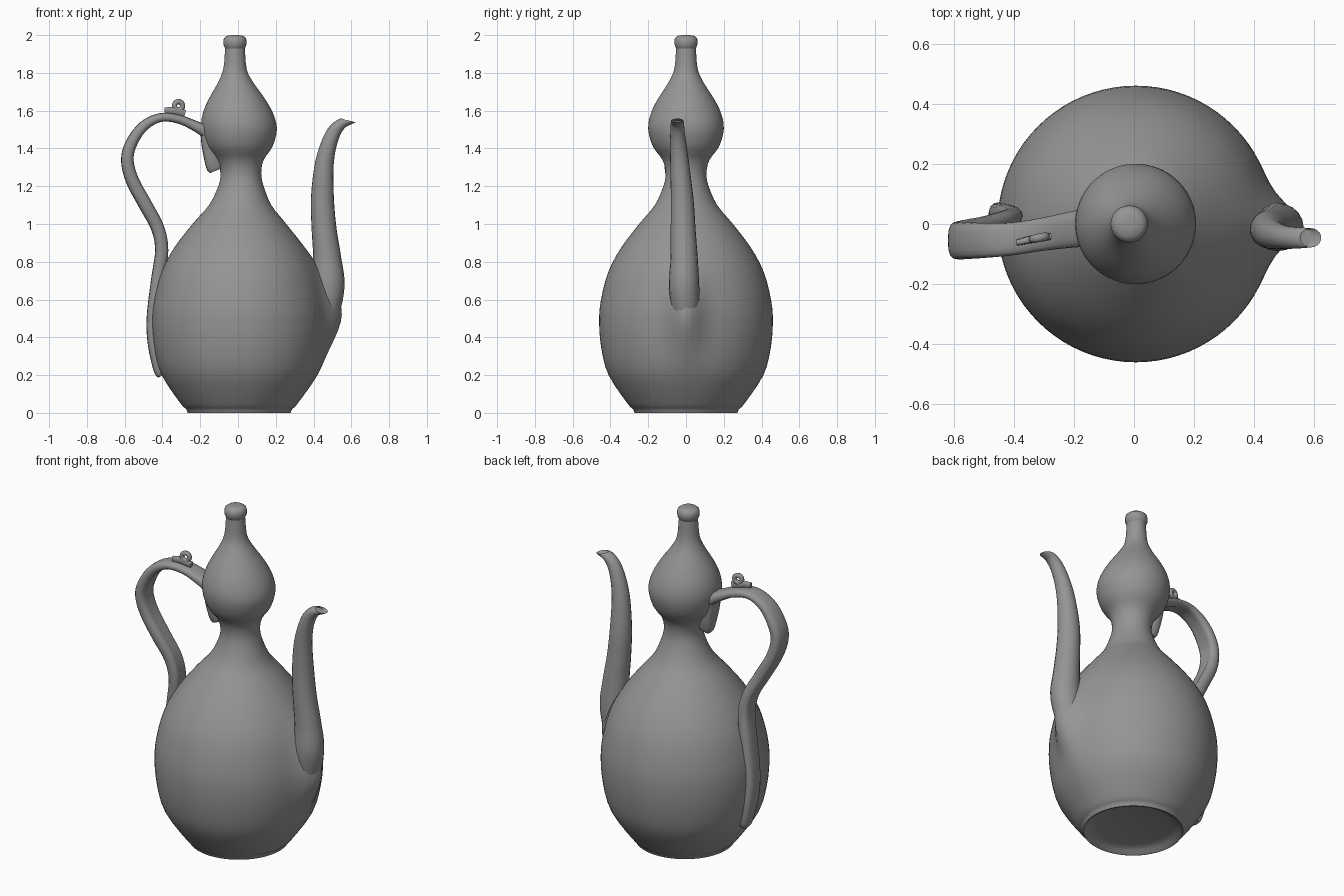
import bpy, bmesh, math
from mathutils import Vector

if "Cube" in bpy.data.objects:
    bpy.data.objects.remove(bpy.data.objects["Cube"], do_unlink=True)

# One plain grey glaze
GREY = (0.3, 0.3, 0.3, 1)
glaze = bpy.data.materials.new("grey glaze")
glaze.use_nodes = True
glaze.diffuse_color = GREY
glaze.node_tree.nodes["Principled BSDF"].inputs["Base Color"].default_value = GREY


def smooth_path(points, steps):
    """Catmull-Rom curve through tuples of any length."""
    pts = [Vector(p) for p in points]
    pts = [pts[0] * 2 - pts[1]] + pts + [pts[-1] * 2 - pts[-2]]
    out = []
    for a, b, c, d in zip(pts, pts[1:], pts[2:], pts[3:]):
        for i in range(steps):
            t = i / steps
            out.append((b * 2 + (c - a) * t + (a * 2 - b * 5 + c * 4 - d) * t ** 2
                        + (b * 3 - a - c * 3 + d) * t ** 3) / 2)
    return out + [pts[-2]]


def finish(bm, name, angle=50):
    bmesh.ops.recalc_face_normals(bm, faces=bm.faces)
    mesh = bpy.data.meshes.new(name)
    bm.to_mesh(mesh)
    bm.free()
    mesh.materials.append(glaze)
    obj = bpy.data.objects.new(name, mesh)
    bpy.context.collection.objects.link(obj)
    bpy.ops.object.select_all(action='DESELECT')
    bpy.context.view_layer.objects.active = obj
    obj.select_set(True)
    bpy.ops.object.shade_smooth_by_angle(angle=math.radians(angle))
    return obj


def skin(bm, rings):
    """Join vertex rings with quads and close both ends."""
    for low, high in zip(rings, rings[1:]):
        n = len(low)
        for i in range(n):
            j = (i + 1) % n
            bm.faces.new((low[i], low[j], high[j], high[i]))
    bm.faces.new(rings[0])
    return bm.faces.new(rings[-1])


def lean(z):
    """Sideways drift of the turning axis."""
    waist = 0.01 * math.exp(-((z - 1.22) / 0.15) ** 2)
    return 0.006 + waist - 0.022 * min(1, max(0, (z - 1.5) / 0.3))


def spout_swell(x, y, z):
    """Soft swelling of the belly that carries the root of the spout."""
    if x <= 0:
        return 0
    return 0.085 * math.exp(-(y / 0.085) ** 2 - ((z - 0.54) / 0.2) ** 2)


def lathe(name, profile, sides):
    """Turn (radius, height) points about the leaning axis."""
    bm = bmesh.new()
    rings = []
    for r, z in profile:
        ring = []
        for i in range(sides):
            a = math.tau * i / sides
            x, y = r * math.cos(a), r * math.sin(a)
            ring.append(bm.verts.new((lean(z) + x + spout_swell(x, y, z), y, z)))
        rings.append(ring)
    skin(bm, rings)
    return finish(bm, name)


def sweep(name, points, sides=16, power=1.0, groove=0.0, slant=0.0):
    """Sweep a rounded section along (x, z, y, half width, half thickness) points.
    A slant cuts the far end at an angle and opens it as a mouth."""
    bm = bmesh.new()
    steps = 5
    path = smooth_path([p[:3] for p in points], steps)
    sizes = smooth_path([p[3:] for p in points], steps)
    last = len(path) - 1
    rings = []
    for k, (p, s) in enumerate(zip(path, sizes)):
        ahead, behind = path[min(k + 1, last)], path[max(k - 1, 0)]
        along = Vector((ahead.x - behind.x, 0, ahead.y - behind.y)).normalized()
        side = Vector((0, 1, 0))
        out = along.cross(side)
        centre = Vector((p.x, p.z, p.y))
        shear = slant * max(0, 1 - (last - k) / steps)
        ring = []
        for i in range(sides):
            a = math.tau * i / sides
            u, v = math.cos(a), math.sin(a)
            u = math.copysign(abs(u) ** power, u)
            v = math.copysign(abs(v) ** power, v)
            if v > 0:
                v -= groove * max(0, 1 - 2 * abs(u))
            spot = centre + side * u * s.x + out * v * s.y - along * v * shear
            ring.append(bm.verts.new(spot))
        rings.append(ring)
    end = skin(bm, rings)
    if slant:
        bmesh.ops.inset_region(bm, faces=[end], thickness=0.009)
        bmesh.ops.translate(bm, verts=end.verts, vec=along * -0.03)
    return finish(bm, name)


# Double-gourd body with recessed foot, waist, upper bulb and slim neck
outline = [(0.28, 0.02), (0.31, 0.05), (0.41, 0.2), (0.448, 0.34), (0.46, 0.48),
           (0.45, 0.6), (0.41, 0.75), (0.34, 0.88), (0.24, 1.01), (0.165, 1.1),
           (0.12, 1.2), (0.108, 1.27), (0.125, 1.34), (0.175, 1.41), (0.2, 1.5),
           (0.188, 1.58), (0.15, 1.66), (0.093, 1.75), (0.062, 1.82), (0.052, 1.93)]
foot = [(0.02, 0.035), (0.2, 0.03), (0.25, 0.018), (0.262, 0.002), (0.272, 0)]
lathe("gourd_body", foot + [tuple(p) for p in smooth_path(outline, 3)], 80)

# Rounded stopper
stopper = [(0.045, 1.92), (0.055, 1.935), (0.061, 1.95), (0.062, 1.968),
           (0.058, 1.985), (0.044, 1.996), (0.02, 2)]
lathe("stopper", stopper, 24)

# Curved spout with a slanted open lip
sweep("spout", [
    (0.4, 0.36, 0, 0.05, 0.06), (0.445, 0.5, 0, 0.07, 0.08),
    (0.478, 0.67, -0.01, 0.08, 0.086), (0.472, 0.82, -0.01, 0.072, 0.074),
    (0.456, 0.97, -0.015, 0.066, 0.066), (0.447, 1.13, -0.02, 0.06, 0.061),
    (0.455, 1.3, -0.032, 0.051, 0.051), (0.477, 1.41, -0.04, 0.044, 0.043),
    (0.51, 1.49, -0.045, 0.038, 0.037), (0.55, 1.532, -0.046, 0.035, 0.028),
    (0.588, 1.547, -0.046, 0.032, 0.019)],
    sides=20, slant=0.03)

# Strap handle, grooved on its outer face, from the bulb down to the belly
sweep("handle", [
    (-0.15, 1.48, -0.01, 0.065, 0.04), (-0.22, 1.515, -0.02, 0.06, 0.029),
    (-0.31, 1.553, -0.035, 0.055, 0.024), (-0.41, 1.563, -0.05, 0.055, 0.024),
    (-0.5, 1.517, -0.055, 0.058, 0.028), (-0.562, 1.43, -0.055, 0.062, 0.032),
    (-0.585, 1.34, -0.055, 0.062, 0.034), (-0.558, 1.23, -0.045, 0.06, 0.036),
    (-0.488, 1.1, -0.03, 0.058, 0.037), (-0.425, 0.98, -0.01, 0.056, 0.036),
    (-0.403, 0.86, 0, 0.055, 0.036), (-0.425, 0.7, 0.01, 0.055, 0.036),
    (-0.445, 0.5, 0.015, 0.055, 0.039), (-0.438, 0.36, 0.02, 0.053, 0.039),
    (-0.412, 0.23, 0.025, 0.042, 0.035), (-0.398, 0.2, 0.025, 0.03, 0.025)],
    power=0.7, groove=0.35)

# Tapering bracket that curls under the bulb
sweep("handle_bracket", [
    (-0.165, 1.5, -0.015, 0.06, 0.035), (-0.155, 1.42, -0.015, 0.052, 0.038),
    (-0.138, 1.34, -0.015, 0.042, 0.04), (-0.124, 1.3, -0.015, 0.033, 0.042),
    (-0.117, 1.282, -0.015, 0.025, 0.034)],
    power=0.7)

# Tie loop on top of the handle
sweep("loop_base", [
    (-0.39, 1.6, -0.062, 0.01, 0.017), (-0.34, 1.6, -0.051, 0.013, 0.02),
    (-0.28, 1.585, -0.042, 0.012, 0.02)], sides=10, power=0.7)
bpy.ops.mesh.primitive_torus_add(
    major_segments=20, minor_segments=8, major_radius=0.022, minor_radius=0.014,
    location=(-0.315, -0.046, 1.626), rotation=(math.pi / 2, 0, 0.2))
loop = bpy.context.object
loop.name = "tie_loop"
loop.data.materials.append(glaze)
bpy.ops.object.shade_smooth_by_angle(angle=math.radians(60))
